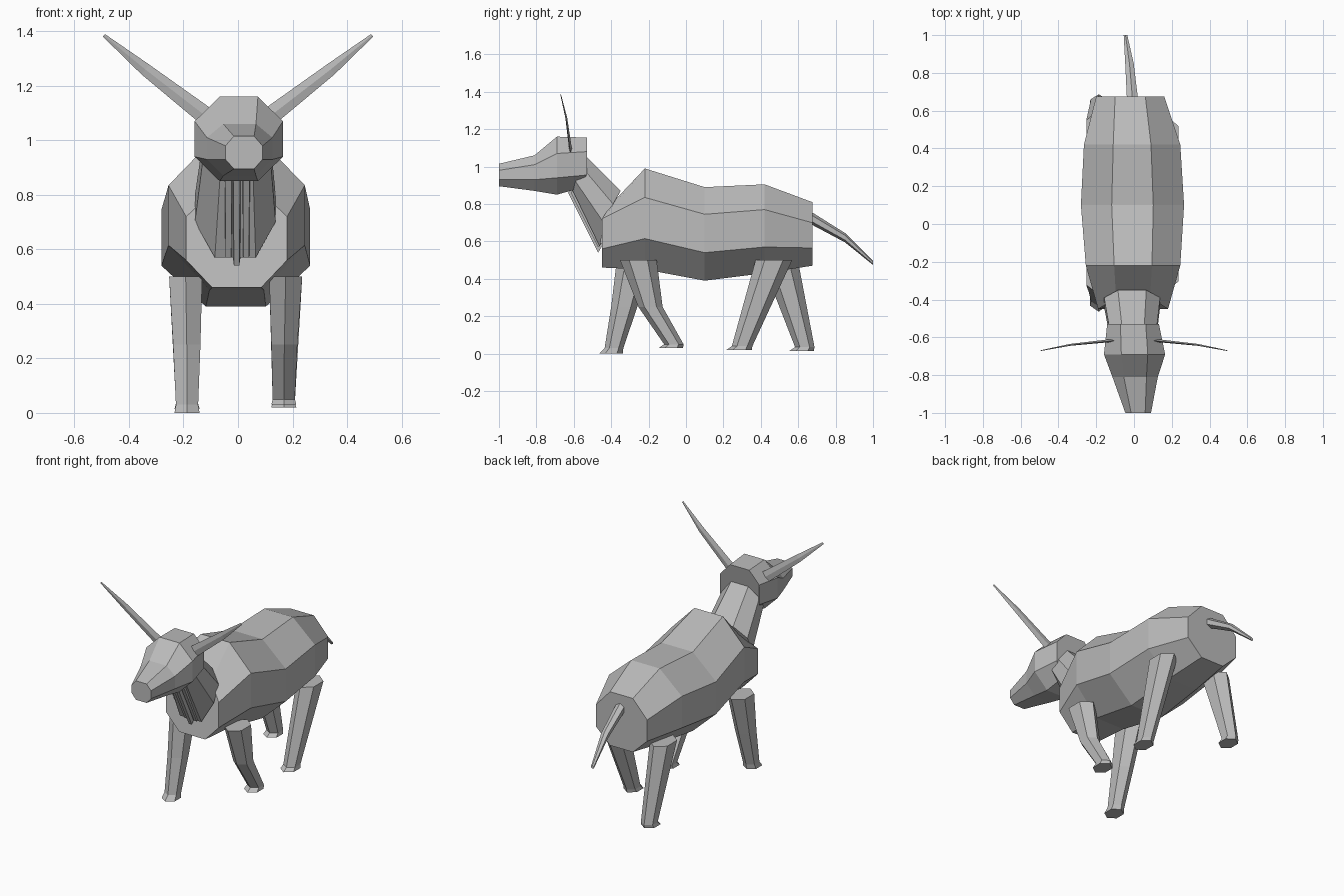
import bpy, bmesh
from math import cos, sin, tau
from mathutils import Vector

cube = bpy.data.objects.get("Cube")
if cube:
    bpy.data.objects.remove(cube)

grey = bpy.data.materials.new("plain grey")
grey.use_nodes = True
COLOUR = (0.5, 0.5, 0.5, 1)
grey.diffuse_color = COLOUR
grey.node_tree.nodes["Principled BSDF"].inputs["Base Color"].default_value = COLOUR


def loft(name, rings):
    """Skin a row of equal-sided rings and cap both ends, flat shaded."""
    bm = bmesh.new()
    loops = [[bm.verts.new(p) for p in ring] for ring in rings]
    n = len(loops[0])
    for a, b in zip(loops, loops[1:]):
        for i in range(n):
            j = (i + 1) % n
            bm.faces.new((a[i], a[j], b[j], b[i]))
    bm.faces.new(loops[0])
    bm.faces.new(loops[-1])
    bmesh.ops.recalc_face_normals(bm, faces=bm.faces)
    mesh = bpy.data.meshes.new(name)
    bm.to_mesh(mesh)
    bm.free()
    mesh.materials.append(grey)
    obj = bpy.data.objects.new(name, mesh)
    bpy.context.collection.objects.link(obj)
    return obj


def octagon(cx, flat, side, bottom, low, high, top):
    """Eight-sided section; the last four are (y, z) levels from bottom to top."""
    levels = [(flat, bottom), (side, low), (side, high), (flat, top)]
    right = [(cx + w, *yz) for w, yz in levels]
    left = [(cx - w, *yz) for w, yz in reversed(levels)]
    return right + left


def upright(y, cx, flat, side, *heights):
    return octagon(cx, flat, side, *[(y, z) for z in heights])


def tube(points, sides=6):
    """Level rings from (x, y, z, x radius, y radius)."""
    return [[(x + rx * sin(tau * i / sides), y + ry * cos(tau * i / sides), z)
             for i in range(sides)] for x, y, z, rx, ry in points]


# Body
chest = octagon(-0.005, 0.09, 0.185, (-0.45, 0.46), (-0.45, 0.56), (-0.45, 0.72), (-0.39, 0.81))
loft("body", [
    chest,
    upright(-0.22, -0.005, 0.10, 0.25, 0.45, 0.615, 0.835, 0.99),
    upright(0.10, -0.008, 0.11, 0.273, 0.39, 0.54, 0.745, 0.89),
    upright(0.42, -0.01, 0.10, 0.255, 0.43, 0.57, 0.77, 0.905),
    upright(0.675, -0.02, 0.08, 0.18, 0.47, 0.565, 0.70, 0.81),
])

# Neck
loft("neck", [
    octagon(-0.01, 0.075, 0.148, (-0.46, 0.57), (-0.44, 0.70), (-0.39, 0.80), (-0.35, 0.87)),
    octagon(-0.005, 0.06, 0.125, (-0.61, 0.88), (-0.59, 0.92), (-0.55, 0.99), (-0.53, 1.05)),
])

# Dewlap: three narrow folds hanging under the neck
for name, x, drop in (("middle", -0.005, 0), ("right", -0.035, 0.03), ("left", 0.03, 0.03)):
    loft("dewlap_fold_" + name, [
        [(x - 0.012, -0.63 + drop / 2, 0.86), (x + 0.012, -0.63 + drop / 2, 0.86),
         (x + 0.02, -0.58, 0.92), (x - 0.02, -0.58, 0.92)],
        [(x - 0.01, -0.47, 0.54 + drop), (x + 0.01, -0.47, 0.54 + drop),
         (x + 0.02, -0.42, 0.62), (x - 0.02, -0.42, 0.62)],
    ])

# Head
loft("head", [
    upright(-1.0, 0.022, 0.037, 0.068, 0.895, 0.93, 0.98, 1.015),
    upright(-0.81, 0.006, 0.06, 0.12, 0.87, 0.93, 1.01, 1.06),
    upright(-0.69, 0.003, 0.07, 0.162, 0.85, 0.94, 1.07, 1.16),
    octagon(-0.005, 0.067, 0.137, (-0.60, 0.875), (-0.53, 0.955), (-0.53, 1.08), (-0.53, 1.155)),
])

# Horns: flat blades with a diamond section
def diamond(x, y, z, width, thick):
    across = Vector((-0.62, 0, 0.78)) * width
    deep = Vector((0, thick, 0))
    centre = Vector((x, y, z))
    return [centre + across, centre + deep, centre - across, centre - deep]


for name, side in (("left", 1), ("right", -1)):
    rings = [diamond(0.10, -0.615, 1.075, 0.035, 0.008),
             diamond(0.34, -0.64, 1.26, 0.023, 0.005),
             diamond(0.492, -0.67, 1.385, 0.006, 0.002)]
    loft("horn_" + name, [[(side * p.x, p.y, p.z) for p in r] for r in rings])

# Legs in mid stride, each with a flared hoof
legs = {
    "front_leg_right": [(-0.192, -0.275, 0.50, 0.07, 0.095), (-0.188, -0.33, 0.25, 0.058, 0.07),
                        (-0.187, -0.385, 0.03, 0.047, 0.05)],
    "front_leg_left": [(0.175, -0.255, 0.50, 0.07, 0.098), (0.17, -0.19, 0.25, 0.055, 0.065),
                       (0.168, -0.065, 0.05, 0.047, 0.052)],
    "rear_leg_right": [(-0.192, 0.50, 0.50, 0.07, 0.098), (-0.187, 0.635, 0.035, 0.047, 0.052)],
    "rear_leg_left": [(0.175, 0.47, 0.50, 0.07, 0.098), (0.168, 0.30, 0.04, 0.047, 0.055)],
}
for name, points in legs.items():
    x, y, z, rx, ry = points[-1]
    hoof = (x, y - 0.016, z - 0.03 if name == "front_leg_right" else z - 0.02, rx + 0.006, ry + 0.013)
    loft(name, tube(points + [hoof]))

# Tail
def tail_ring(x, y, z, w, h):
    return [(x + w * sin(tau * i / 6), y, z + h * cos(tau * i / 6)) for i in range(6)]


loft("tail", [
    tail_ring(-0.008, 0.66, 0.73, 0.034, 0.034),
    tail_ring(-0.024, 0.85, 0.62, 0.026, 0.025),
    tail_ring(-0.045, 1.0, 0.485, 0.011, 0.011),
])
